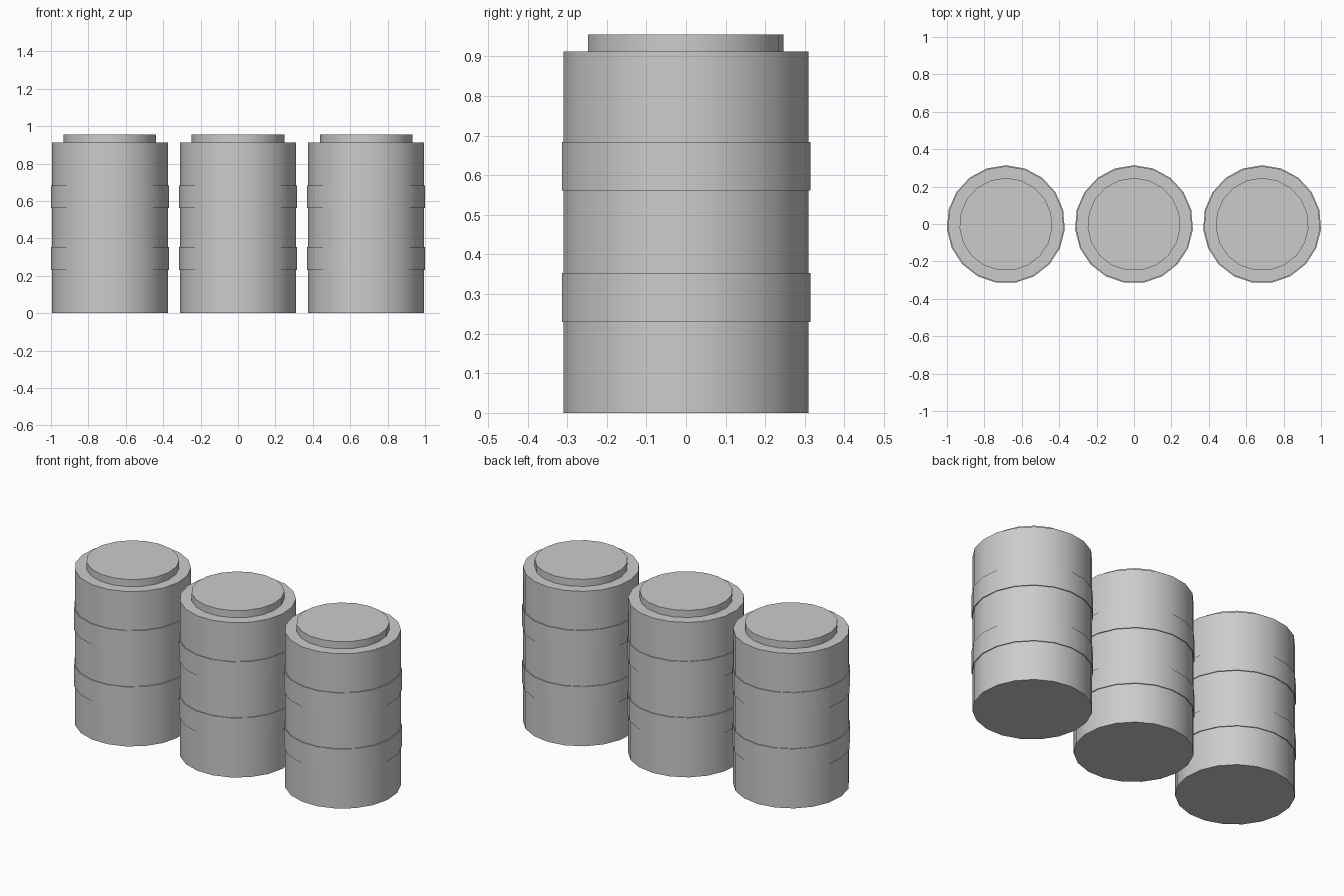
import bpy
from math import radians

if "Cube" in bpy.data.objects:
    bpy.data.objects.remove(bpy.data.objects["Cube"])

SIDES = 19        # odd count: a corner at the back, a flat at the front
SPACING = 0.685
Y = -0.002        # centres the odd-sided outline on y = 0


def drum(name, x, radius, z0, z1):
    bpy.ops.mesh.primitive_cylinder_add(vertices=SIDES, radius=radius, depth=z1 - z0,
                                        location=(x, Y, (z0 + z1) / 2))
    ob = bpy.context.object
    ob.name = name
    bpy.ops.object.shade_smooth_by_angle(angle=radians(30))
    return ob


# three barrels in a row: body, two slightly raised hoops, lid
for side, x in (("left", -SPACING), ("middle", 0), ("right", SPACING)):
    drum(f"barrel_body_{side}", x, 0.311, 0, 0.913)
    drum(f"lower_hoop_{side}", x, 0.316, 0.230, 0.353)
    drum(f"upper_hoop_{side}", x, 0.316, 0.562, 0.684)
    drum(f"lid_{side}", x, 0.2485, 0.913, 0.955)
